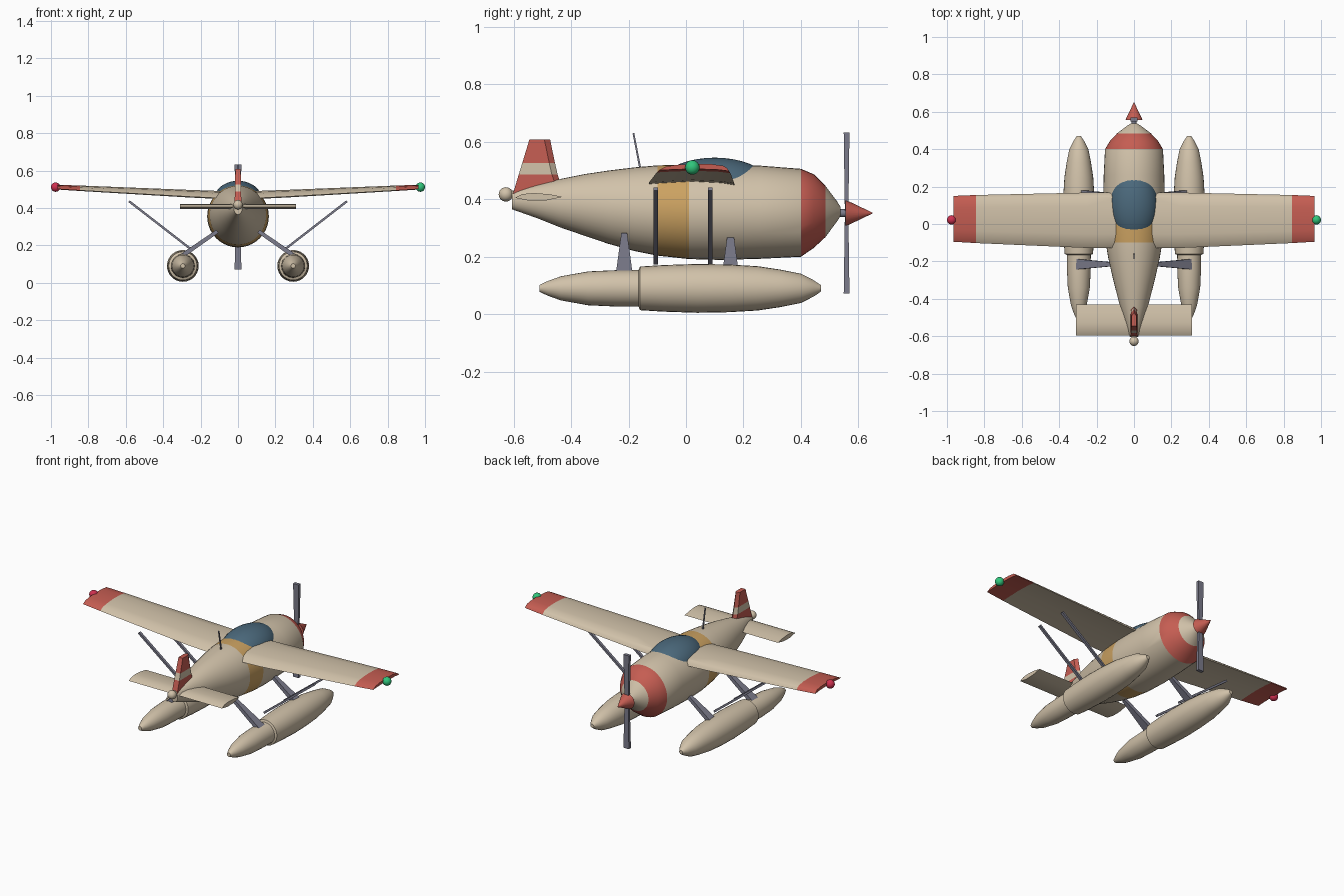
import bpy, bmesh, math
from mathutils import Vector

cube = bpy.data.objects.get("Cube")
if cube:
    bpy.data.objects.remove(cube)


def material(name, rgb):
    m = bpy.data.materials.new(name)
    m.use_nodes = True
    m.diffuse_color = (*rgb, 1)
    m.node_tree.nodes["Principled BSDF"].inputs["Base Color"].default_value = (*rgb, 1)
    return m


cream = material("cream paint", (0.64, 0.54, 0.40))
red = material("red paint", (0.56, 0.11, 0.085))
ochre = material("ochre paint", (0.60, 0.36, 0.12))
glass = material("blue glass", (0.07, 0.14, 0.20))
grey = material("grey metal", (0.20, 0.20, 0.26))
green_lamp = material("green lamp", (0.03, 0.56, 0.20))
red_lamp = material("red lamp", (0.62, 0.03, 0.08))


def finish(name, bm, mats):
    bmesh.ops.recalc_face_normals(bm, faces=bm.faces[:])
    mesh = bpy.data.meshes.new(name)
    bm.to_mesh(mesh)
    bm.free()
    for m in mats:
        mesh.materials.append(m)
    ob = bpy.data.objects.new(name, mesh)
    bpy.context.collection.objects.link(ob)
    bpy.ops.object.select_all(action='DESELECT')
    ob.select_set(True)
    bpy.context.view_layer.objects.active = ob
    bpy.ops.object.shade_smooth_by_angle()
    return ob


def loft(name, rings, mats, bands=None):
    """Skin a list of point rings; bands gives a material index per span."""
    bm = bmesh.new()
    vs = [[bm.verts.new(p) for p in ring] for ring in rings]
    n = len(vs[0])
    for k, (a, b) in enumerate(zip(vs, vs[1:])):
        for i in range(n):
            j = (i + 1) % n
            bm.faces.new((a[i], a[j], b[j], b[i])).material_index = bands[k] if bands else 0
    for k, ring in ((0, vs[0]), (-1, vs[-1])):
        bm.faces.new(ring).material_index = bands[k] if bands else 0
    return finish(name, bm, mats)


def oval(x, y, z, rx, rz, n=40):
    return [(x + rx * math.cos(math.tau * i / n), y, z + rz * math.sin(math.tau * i / n))
            for i in range(n)]


def ball(name, centre, size, mat, segs=24):
    bm = bmesh.new()
    bmesh.ops.create_uvsphere(bm, u_segments=segs, v_segments=segs // 2, radius=1)
    for v in bm.verts:
        v.co = Vector(centre) + v.co * Vector(size)
    return finish(name, bm, [mat])


def bar(name, a, b, size_a, size_b, mat):
    """Tapered bar; sizes are (width along y or x, thickness across)."""
    a, b = Vector(a), Vector(b)
    d = (b - a).normalized()
    u = Vector((0, 1, 0)) if abs(d.y) < 0.1 else Vector((1, 0, 0))
    w = d.cross(u).normalized()
    corners = ((-1, -1), (1, -1), (1, 1), (-1, 1))
    return loft(name, [[p + u * s[0] * i / 2 + w * s[1] * j / 2 for i, j in corners]
                       for p, s in ((a, size_a), (b, size_b))], [mat])


# Fuselage: y, bottom, top, half width
stations = [
    (-0.605, 0.365, 0.430, 0.022), (-0.52, 0.335, 0.452, 0.050), (-0.44, 0.303, 0.470, 0.075),
    (-0.35, 0.272, 0.488, 0.098), (-0.27, 0.245, 0.500, 0.118), (-0.18, 0.220, 0.511, 0.138),
    (-0.10, 0.204, 0.518, 0.151), (0.01, 0.192, 0.521, 0.162), (0.12, 0.189, 0.521, 0.165),
    (0.26, 0.193, 0.517, 0.162), (0.40, 0.200, 0.506, 0.155), (0.445, 0.231, 0.487, 0.128),
    (0.485, 0.268, 0.447, 0.090), (0.525, 0.322, 0.394, 0.037), (0.538, 0.342, 0.373, 0.016)]
paint = [0] * 6 + [2] + [0] * 3 + [1] * 2 + [0] * 2
loft("fuselage", [oval(0, y, (lo + hi) / 2, w, (hi - lo) / 2) for y, lo, hi, w in stations],
     [cream, red, ochre], paint)
ball("canopy", (0, 0.10, 0.44), (0.13, 0.20, 0.105), glass, 40)
ball("tail_lamp", (0, -0.627, 0.417), (0.025,) * 3, cream)

# Main wing section: chord fraction from the leading edge, height
wing_section = [(0, -0.018), (0.03, -0.002), (0.08, 0.010), (0.25, 0.019), (0.5, 0.021),
                (0.75, 0.015), (0.9, 0.006), (1, -0.014), (0.85, -0.011), (0.5, -0.006),
                (0.15, -0.011)]


def section(x, front, back, z, shape, scale=1):
    return [(x, front + (back - front) * t, z + h * scale) for t, h in shape]


# Float: y, radius
float_stations = [(-0.51, 0.012), (-0.48, 0.026), (-0.435, 0.042), (-0.34, 0.059),
                  (-0.25, 0.063), (-0.165, 0.064), (-0.16, 0.076), (-0.08, 0.081),
                  (0.04, 0.085), (0.15, 0.083), (0.25, 0.077), (0.33, 0.065),
                  (0.40, 0.051), (0.445, 0.028), (0.47, 0.011)]

for side, s in (("left", 1), ("right", -1)):
    loft(side + "_wing", [section(s * 0.08, 0.17, -0.128, 0.467, wing_section, 1.1),
                          section(s * 0.25, 0.168, -0.128, 0.474, wing_section, 1.05),
                          section(s * 0.845, 0.155, -0.102, 0.504, wing_section, 0.75),
                          section(s * 0.965, 0.150, -0.095, 0.510, wing_section, 0.65)],
         [cream, red], [0, 0, 1])
    ball(side + "_wing_lamp", (s * 0.975, 0.022, 0.511), (0.025,) * 3,
         green_lamp if s > 0 else red_lamp)
    loft(side + "_float", [oval(s * 0.295, y, 0.09, r, r, 28) for y, r in float_stations],
         [cream])
    # Float pylons and wing struts
    for end, y in (("front", 0.155), ("rear", -0.215)):
        bar(f"{side}_{end}_pylon", (s * 0.305, y, 0.14), (s * 0.11, y, 0.275),
            (0.056, 0.024), (0.02, 0.02), grey)
    for end, y in (("front", 0.085), ("rear", -0.105)):
        bar(f"{side}_{end}_wing_strut", (s * 0.25, y, 0.178), (s * 0.583, y, 0.436),
            (0.016, 0.012), (0.016, 0.012), grey)

# Tailplane
tail_section = [(0, 0), (0.25, 0.009), (0.6, 0.014), (0.85, 0.010), (1, -0.003),
                (0.7, -0.013), (0.35, -0.012)]
loft("tailplane", [section(x, -0.43, -0.595, 0.408, tail_section) for x in (-0.31, 0.31)],
     [cream])

# Fin: height, rear y, front y, half thickness
fin = [(0.41, -0.605, -0.422, 0.018), (0.487, -0.582, -0.447, 0.017),
       (0.526, -0.570, -0.456, 0.016), (0.608, -0.545, -0.473, 0.014)]
loft("fin", [[(-t, back, z), (t, back, z), (t, front - 0.02, z), (0, front, z),
              (-t, front - 0.02, z)] for z, back, front, t in fin], [red, cream], [0, 1, 0])

# Propeller and aerial
loft("spinner", [oval(0, 0.556, 0.352, 0.046, 0.046, 28), oval(0, 0.65, 0.352, 0.001, 0.001, 28)],
     [red])
loft("propeller_hub", [oval(0, y, 0.352, 0.014, 0.014, 16) for y in (0.52, 0.57)], [grey])
for name, tip in (("upper_blade", 0.632), ("lower_blade", 0.072)):
    bar(name, (0, 0.559, 0.352), (0, 0.559, tip), (0.012, 0.026), (0.02, 0.036), grey)
bar("aerial", (0, -0.158, 0.50), (0, -0.183, 0.63), (0.007, 0.007), (0.006, 0.006), grey)
